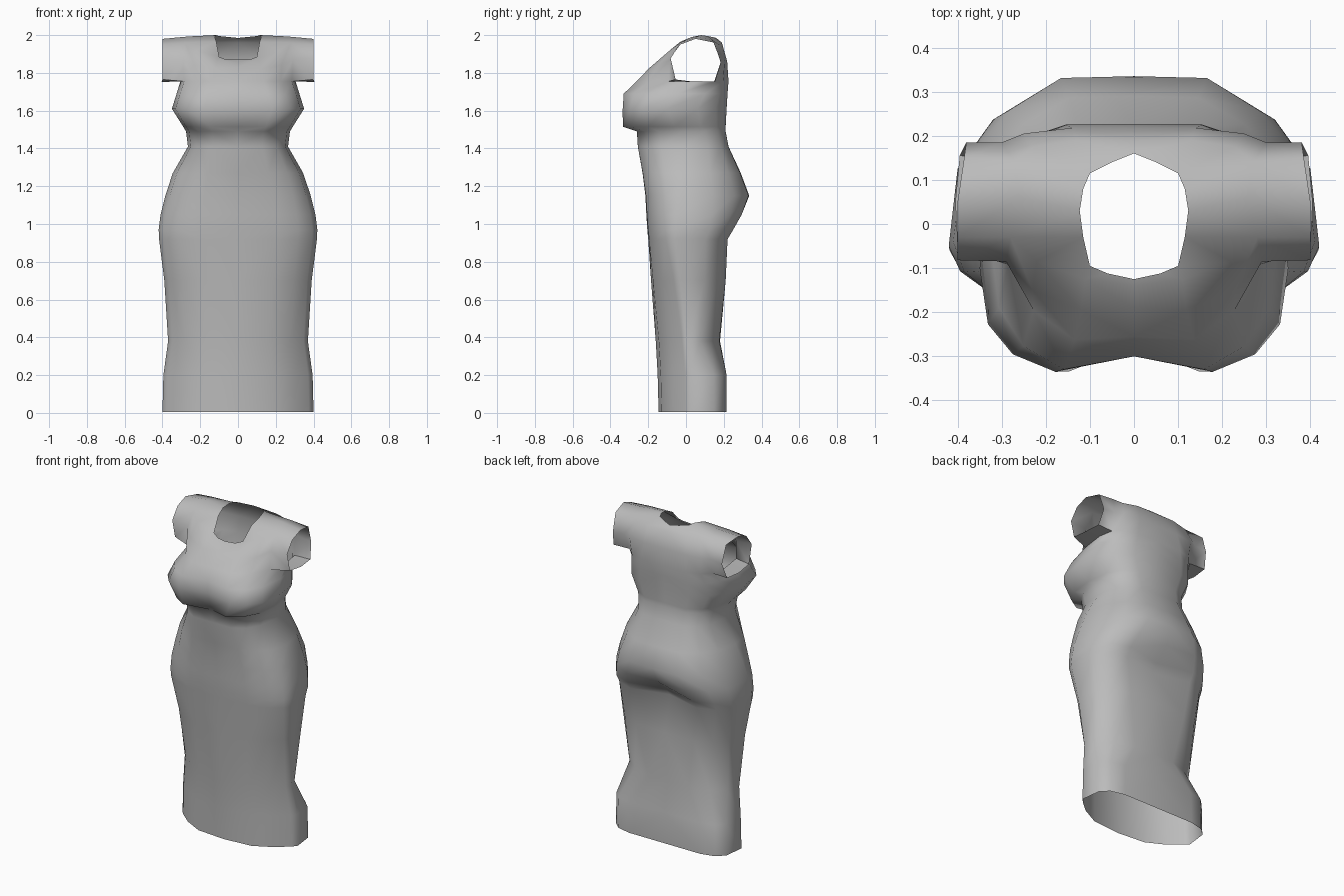
import bpy, bmesh
from math import sin, cos, pi, radians

if "Cube" in bpy.data.objects:
    bpy.data.objects.remove(bpy.data.objects["Cube"])

cloth = bpy.data.materials.new("grey cloth")
cloth.use_nodes = True
colour = (0.5, 0.5, 0.5, 1)
cloth.diffuse_color = colour
cloth.node_tree.nodes["Principled BSDF"].inputs["Base Color"].default_value = colour

# Body levels: height, half width, front, back, side depth,
# front roundness across and in depth, back roundness
LEVELS = [
    (.005, .40, -.145, .215, .02, .8, 2, .5),
    (.20, .395, -.15, .215, .02, .8, 2, .5),
    (.38, .37, -.16, .18, .0, .8, 2.1, 1),
    (.70, .39, -.185, .21, -.03, .8, 1.6, .7),
    (.92, .418, -.20, .22, -.06, .8, 1.2, .62),
    (.97, .42, -.205, .25, -.05, .8, 1.1, .62),
    (1.05, .41, -.21, .295, -.04, .8, 1, .72),
    (1.15, .385, -.215, .335, -.02, .8, .9, .88),
    (1.27, .345, -.23, .29, .0, .8, .8, .9),
    (1.41, .265, -.255, .225, .0, .75, .75, .75),
    (1.49, .275, -.26, .21, -.02, .75, .75, .75),
    (1.515, .29, -.335, .21, -.06, .7, .75, .75),
    (1.61, .35, -.335, .215, -.10, .7, .7, .75),
    (1.69, .325, -.33, .22, -.04, .75, .75, .7),
    (1.755, .305, -.265, .225, .06, .85, .85, .7),
]
# Centre grooves by height, pushed in from the front and from the back
FRONT_GROOVE = {1.515: .06, 1.61: .035, 1.69: .03, 1.755: .01}
BACK_GROOVE = {.92: .06, .97: .05, 1.05: .01}


def half_ring(z, w, front, back, side, across, depth, round_back):
    """Nine points from front centre round the side to back centre."""
    pts = []
    for j in range(9):
        t = pi * j / 8
        if j < 4:
            p, q, reach = across, depth, front
        else:
            p, q, reach = round_back, round_back, back
        x = 0 if j in (0, 8) else w * sin(t) ** p
        y = side + (reach - side) * min(1, 1.06 * abs(cos(t)) ** q) * (j != 4)
        if j == 0:
            y += FRONT_GROOVE.get(z, 0)
        if j == 8:
            y -= BACK_GROOVE.get(z, 0)
        pts.append((x, y, z))
    return pts


# Upper chest and back, shoulder line, neckline and sleeve cuff
CHEST = {0: (0, -.19, 1.83), 1: (.12, -.195, 1.825), 2: (.23, -.15, 1.84),
         3: (.29, -.085, 1.87), 5: (.3, .185, 1.86), 6: (.25, .205, 1.86),
         7: (.14, .218, 1.86), 8: (0, .218, 1.86)}
SHOULDER = [(0, -.14, 1.855), (.11, -.125, 1.875), (.22, -.085, 1.92),
            (.28, -.03, 1.96), (.26, .06, 1.993), (.27, .14, 1.975),
            (.23, .175, 1.95), (.13, .19, 1.96), (0, .19, 1.96)]
NECK = [(0, -.125, 1.87), (.06, -.112, 1.87), (.1, -.095, 1.885),
        (.115, -.03, 1.965), (.123, .03, 1.99), (.115, .08, 2),
        (.1, .115, 1.995), (.05, .14, 1.99), (0, .16, 1.985)]
CUFF = [(.4, -.055, 1.765), (.405, .05, 1.752), (.395, .155, 1.755),
        (.38, .185, 1.85), (.385, .15, 1.96), (.4, .05, 1.98),
        (.4, -.03, 1.95), (.4, -.082, 1.88)]

bm = bmesh.new()


def bridge(a, b, columns):
    for j in columns:
        bm.faces.new((a[j], a[j + 1], b[j + 1], b[j]))


for s in (1, -1):
    def add(p):
        return bm.verts.new((s * p[0], p[1], p[2]))

    # Skirt, hips and bust
    rings = [[add(p) for p in half_ring(*row)] for row in LEVELS]
    for a, b in zip(rings, rings[1:]):
        bridge(a, b, range(8))

    # Yoke, leaving the armhole open
    top = rings[-1]
    chest = {j: add(p) for j, p in CHEST.items()}
    shoulder = [add(p) for p in SHOULDER]
    neck = [add(p) for p in NECK]
    bridge(top, chest, (0, 1, 2, 5, 6, 7))
    bridge(chest, shoulder, (0, 1, 2, 5, 6, 7))
    bridge(shoulder, neck, range(8))

    # Short sleeve from the armhole to its open cuff
    hole = top[3:6] + [chest[5]] + shoulder[5:2:-1] + [chest[3]]
    cuff = [add(p) for p in CUFF]
    for i in range(8):
        k = (i + 1) % 8
        bm.faces.new((hole[i], cuff[i], cuff[k], hole[k]))

bmesh.ops.remove_doubles(bm, verts=bm.verts, dist=.0005)
bmesh.ops.recalc_face_normals(bm, faces=bm.faces)

mesh = bpy.data.meshes.new("dress")
bm.to_mesh(mesh)
bm.free()
mesh.materials.append(cloth)
dress = bpy.data.objects.new("dress", mesh)
bpy.context.collection.objects.link(dress)
bpy.ops.object.select_all(action='DESELECT')
dress.select_set(True)
bpy.context.view_layer.objects.active = dress
bpy.ops.object.shade_smooth_by_angle(angle=radians(70))
